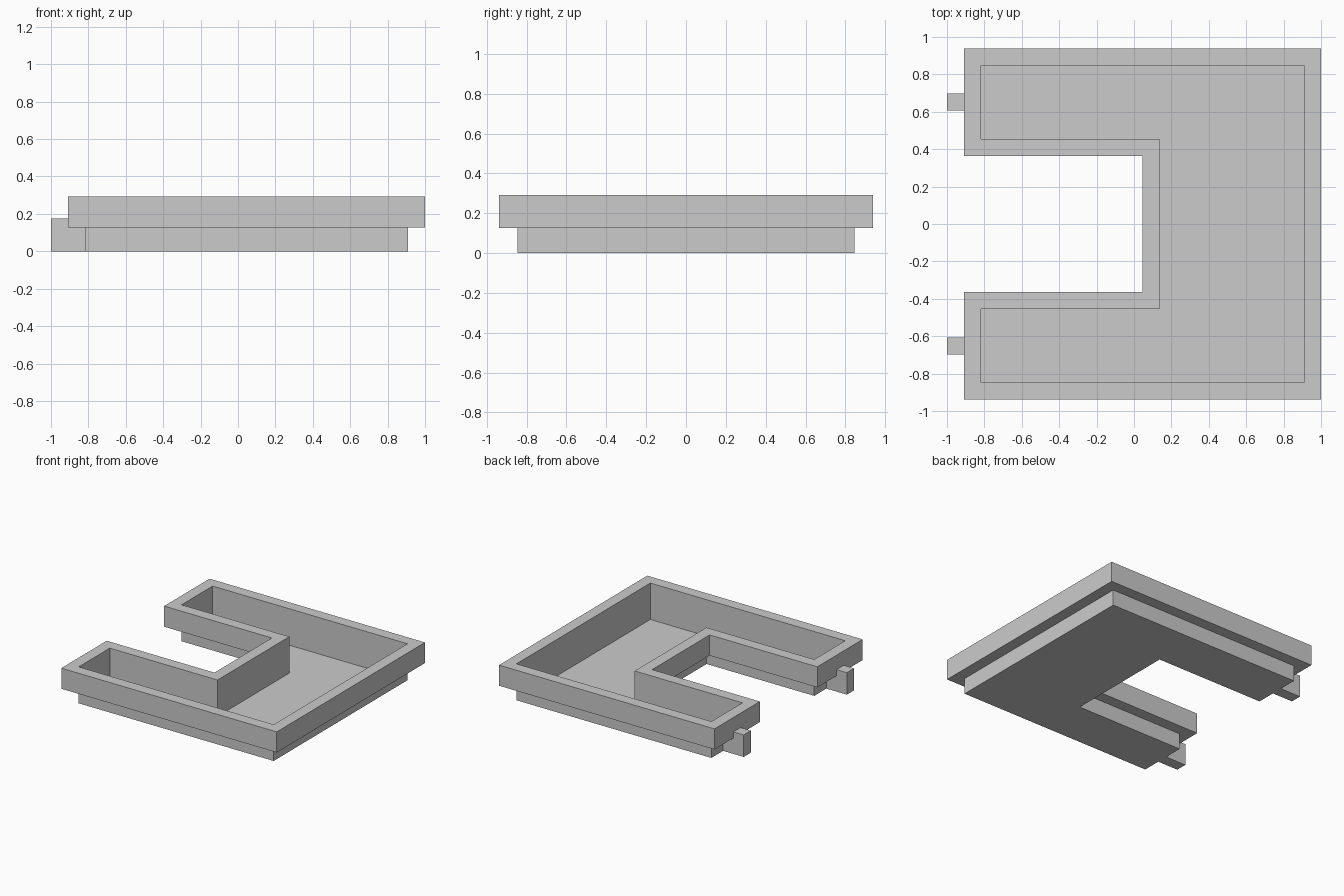
import bpy, bmesh

if "Cube" in bpy.data.objects:
    bpy.data.objects.remove(bpy.data.objects["Cube"])

T = 1 / 11                      # rim width, also the connector width
RIM_LOW, RIM_TOP, PEG_TOP = 0.127, 0.292, 0.176


def u_outline(grow):
    """U-shaped plan, counter-clockwise, opening toward -x, grown outward."""
    left, right, notch = -9 * T - grow, 10 * T + grow, 1.5 * T - grow
    side, gap = 0.847 + grow, 5 * T - grow
    return [(left, -side), (right, -side), (right, side), (left, side),
            (left, gap), (notch, gap), (notch, -gap), (left, -gap)]


def add_loop(bm, grow, z):
    return [bm.verts.new((x, y, z)) for x, y in u_outline(grow)]


def bridge(bm, a, b):
    n = len(a)
    for i in range(n):
        j = (i + 1) % n
        bm.faces.new((a[i], a[j], b[j], b[i]))


def finish(bm, name):
    mesh = bpy.data.meshes.new(name)
    bm.to_mesh(mesh)
    bm.free()
    obj = bpy.data.objects.new(name, mesh)
    bpy.context.collection.objects.link(obj)
    return obj


# Thin-walled lower basin: flat floor and sheet walls
bm = bmesh.new()
base, top = add_loop(bm, 0, 0), add_loop(bm, 0, RIM_LOW)
bm.faces.new(base[::-1])
bridge(bm, base, top)
finish(bm, "basin")

# Overhanging rim: closed rectangular section following the U
bm = bmesh.new()
loops = [add_loop(bm, g, z) for g, z in
         ((0, RIM_LOW), (T, RIM_LOW), (T, RIM_TOP), (0, RIM_TOP))]
for i in range(4):
    bridge(bm, loops[i], loops[(i + 1) % 4])
bmesh.ops.recalc_face_normals(bm, faces=bm.faces)
finish(bm, "rim")

# Connector blocks on the ends of the two arms
for side, name in ((-1, "connector_front"), (1, "connector_back")):
    bm = bmesh.new()
    bmesh.ops.create_cube(bm, size=1)
    bmesh.ops.scale(bm, vec=(2 * T, T, PEG_TOP), verts=bm.verts)
    bmesh.ops.translate(bm, vec=(-10 * T, side * 0.653, PEG_TOP / 2), verts=bm.verts)
    finish(bm, name)
